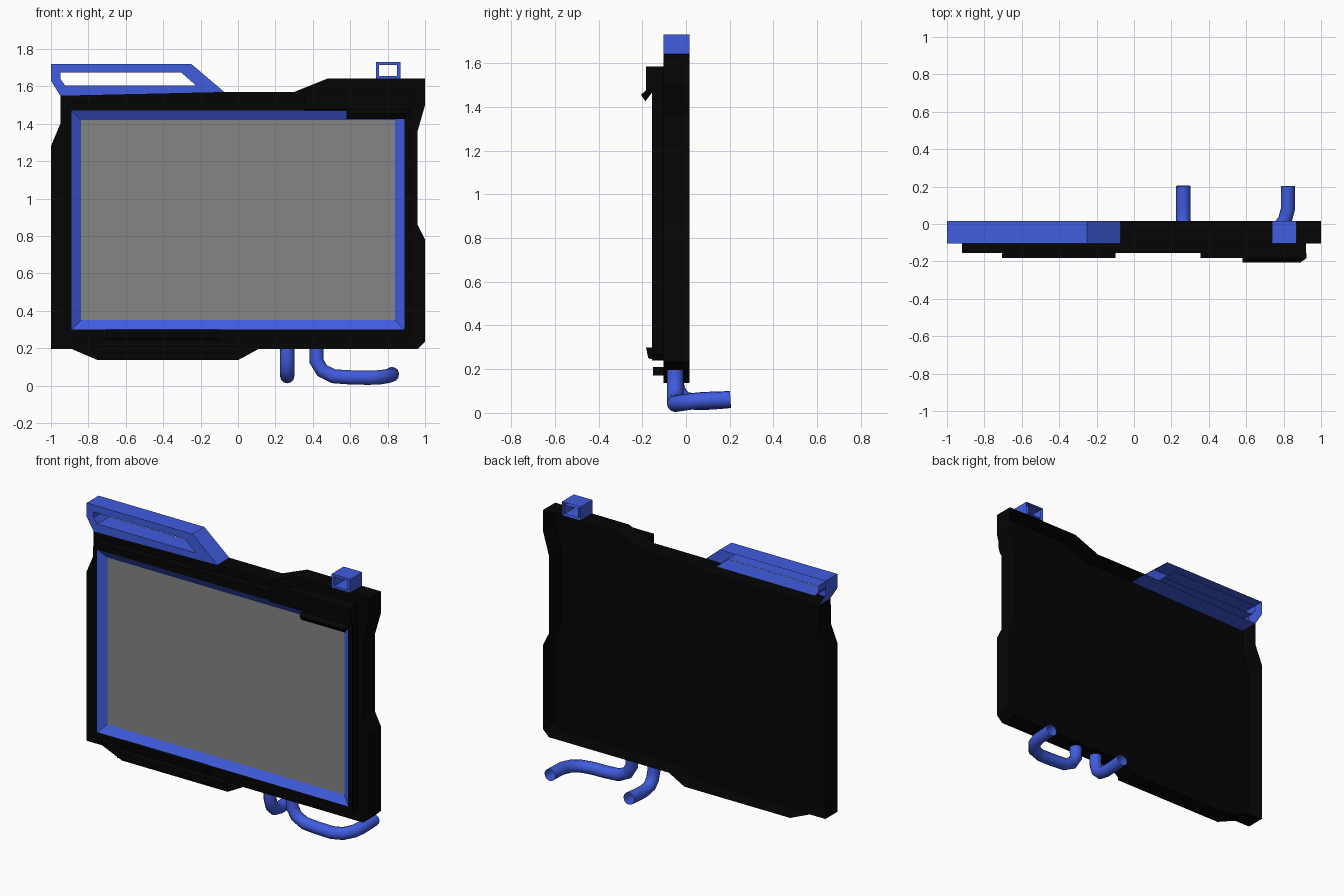
import bpy, bmesh, math

if "Cube" in bpy.data.objects:
    bpy.data.objects.remove(bpy.data.objects["Cube"])


def material(name, col):
    m = bpy.data.materials.new(name)
    m.diffuse_color = (*col, 1)
    m.use_nodes = True
    m.node_tree.nodes["Principled BSDF"].inputs["Base Color"].default_value = m.diffuse_color
    return m


BLACK = material("black", (0.0015, 0.0015, 0.0015))
BLUE = material("blue", (0.052, 0.108, 0.74))
GREY = material("screen_grey", (0.235, 0.235, 0.235))


def finish(name, bm, mat):
    me = bpy.data.meshes.new(name)
    bm.to_mesh(me)
    bm.free()
    me.materials.append(mat)
    ob = bpy.data.objects.new(name, me)
    bpy.context.collection.objects.link(ob)
    return ob


def prism(name, outline, d0, d1, mat, hole=None, axis="y", open_back=False):
    """Extrude a 2D outline (optionally with a hole) from d0 to d1 along an axis."""
    bm = bmesh.new()

    def co(u, v):
        return (u, d0, v) if axis == "y" else (d0, u, v)

    if hole:
        edges = []
        for loop in (outline, hole):
            vs = [bm.verts.new(co(*p)) for p in loop]
            edges += [bm.edges.new((vs[i - 1], vs[i])) for i in range(len(vs))]
        bmesh.ops.triangle_fill(bm, edges=edges, use_beauty=True)
    else:
        bm.faces.new([bm.verts.new(co(*p)) for p in outline])
    ext = bmesh.ops.extrude_face_region(bm, geom=bm.faces[:], use_keep_orig=True)
    moved = [g for g in ext["geom"] if isinstance(g, bmesh.types.BMVert)]
    step = (0, d1 - d0, 0) if axis == "y" else (d1 - d0, 0, 0)
    bmesh.ops.translate(bm, verts=moved, vec=step)
    bmesh.ops.recalc_face_normals(bm, faces=bm.faces)
    if open_back:
        back = [f for f in bm.faces if all(abs(v.co.y - d1) < 1e-5 for v in f.verts)]
        bmesh.ops.delete(bm, geom=back, context="FACES_ONLY")
    return finish(name, bm, mat)


def rect(x0, x1, z0, z1):
    return [(x0, z0), (x1, z0), (x1, z1), (x0, z1)]


def tube(name, points, radius=0.038):
    cu = bpy.data.curves.new(name, "CURVE")
    cu.dimensions = "3D"
    cu.bevel_depth = radius
    cu.bevel_resolution = 4
    sp = cu.splines.new("POLY")
    sp.points.add(len(points) - 1)
    for p, c in zip(sp.points, points):
        p.co = (*c, 1)
    ob = bpy.data.objects.new(name, cu)
    bpy.context.collection.objects.link(ob)
    cu.materials.append(BLUE)
    bpy.ops.object.select_all(action="DESELECT")
    ob.select_set(True)
    bpy.context.view_layer.objects.active = ob
    bpy.ops.object.convert(target="MESH")
    bpy.ops.object.shade_smooth_by_angle(angle=math.radians(50))


# Main housing: a shallow tray, open at the back
prism("housing", [(-1, .196), (-.89, .196), (-.75, .136), (0, .136), (.11, .196),
                  (.96, .196), (1, .235), (1, .78), (.96, .86), (.96, 1.36), (1, 1.5),
                  (1, 1.642), (.48, 1.642), (.3, 1.57), (-.06, 1.57), (-.95, 1.55),
                  (-.95, 1.4), (-1, 1.28)], -.104, .017, BLACK, open_back=True)

# Raised front frame around the screen
opening = rect(-.89, .89, .30, 1.47)
prism("front_frame", [(-.89, .24), (.89, .24), (.92, .27), (.92, 1.585), (.49, 1.585),
                      (.32, 1.53), (-.89, 1.51), (-.92, 1.48), (-.92, .27)],
      -.155, -.104, BLACK, hole=opening, open_back=True)

# Sloped blue trim and screen
inner = rect(-.84, .84, .35, 1.42)
bm = bmesh.new()
a = [bm.verts.new((x, -.155, z)) for x, z in opening]
b = [bm.verts.new((x, -.123, z)) for x, z in inner]
for i in range(4):
    bm.faces.new((a[i - 1], a[i], b[i], b[i - 1]))
finish("screen_trim", bm, BLUE)
prism("screen", inner, -.123, -.105, GREY, open_back=True)

# Front latches: upper cover, hooked tip, lower tab and lower lip
prism("upper_cover", [(-.155, 1.585), (-.183, 1.585), (-.183, 1.48), (-.155, 1.472)],
      .355, .922, BLACK, axis="x")
tip = prism("upper_hook", [(-.155, 1.50), (-.183, 1.50), (-.183, 1.475), (-.206, 1.455),
                           (-.186, 1.425), (-.156, 1.465)], .58, .922, BLACK, axis="x")
for v in tip.data.vertices:
    if v.co.x > .9 and v.co.z < 1.47:
        v.co.x = .89
prism("lower_tab", [(-.15, .245), (-.173, .25), (-.183, .30), (-.15, .30)],
      -.705, -.10, BLACK, axis="x")
prism("lower_lip", rect(-.75, 0, .172, .21), -.152, -.104, BLACK, open_back=True)

# Carry handle and small top loop, open at the back
prism("carry_handle", [(-1, 1.63), (-.95, 1.55), (-.07, 1.567), (-.25, 1.72), (-1, 1.72)],
      -.104, .017, BLUE, open_back=True,
      hole=[(-.95, 1.64), (-.925, 1.605), (-.225, 1.605), (-.305, 1.675), (-.95, 1.675)])
prism("top_loop", rect(.737, .868, 1.643, 1.73), -.104, .017, BLUE, open_back=True,
      hole=rect(.755, .85, 1.656, 1.715))

# Bent tubes under the housing
tube("short_tube", [(.263, -.05, .196), (.263, -.05, .14), (.263, -.035, .09),
                    (.263, -.005, .06), (.263, .05, .05), (.263, .12, .053),
                    (.263, .203, .06)])
tube("long_tube", [(.42, -.05, .196), (.42, -.05, .13), (.45, -.05, .08), (.51, -.05, .05),
                   (.60, -.05, .044), (.70, -.05, .042), (.765, -.03, .045),
                   (.807, .02, .052), (.823, .08, .058), (.823, .203, .062)])
